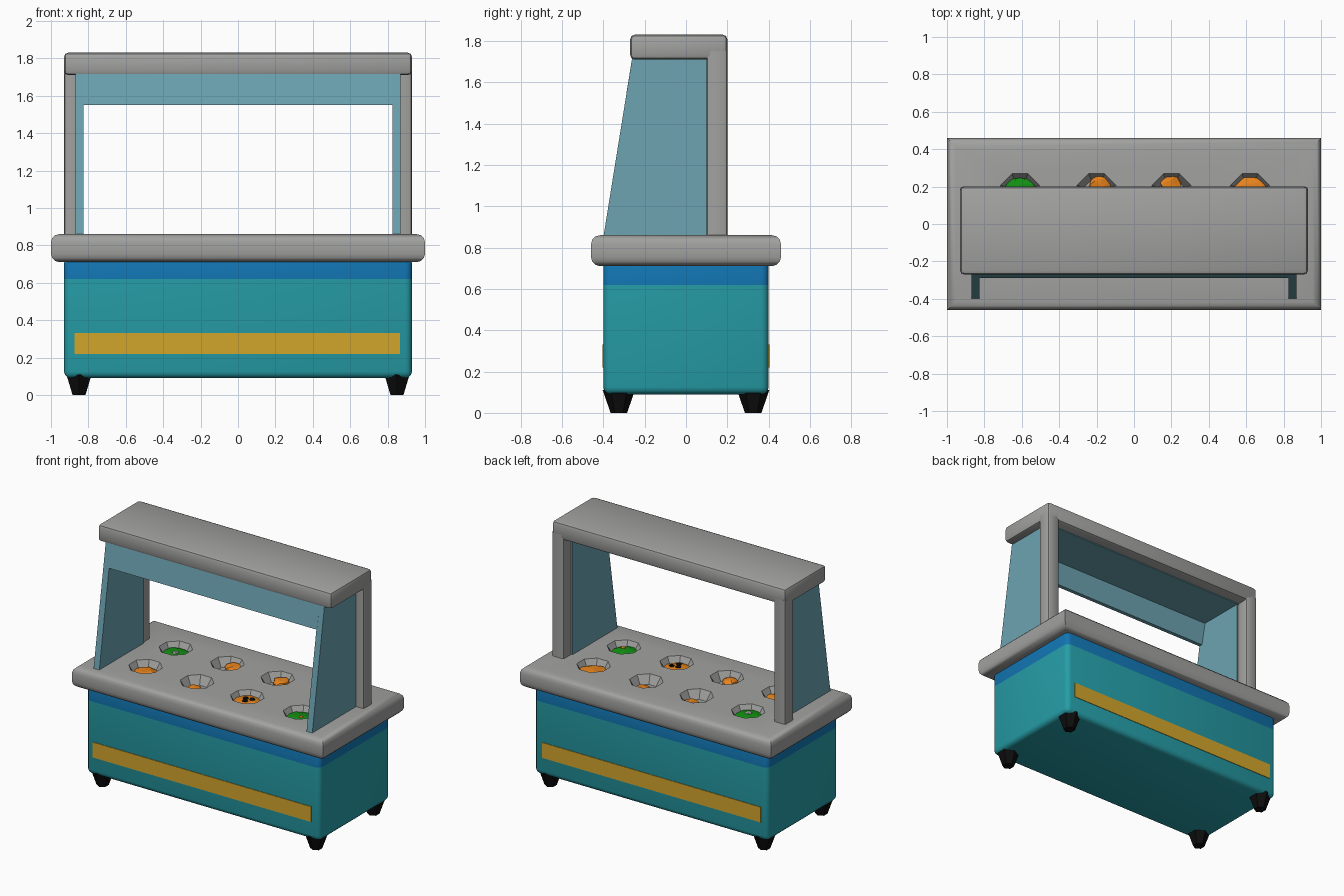
import bpy, bmesh, math, random
from mathutils import Matrix, Vector

if "Cube" in bpy.data.objects:
    bpy.data.objects.remove(bpy.data.objects["Cube"])

random.seed(4)


def mat(name, r, g, b):
    m = bpy.data.materials.new(name)
    m.diffuse_color = (r, g, b, 1)
    m.use_nodes = True
    m.node_tree.nodes["Principled BSDF"].inputs["Base Color"].default_value = m.diffuse_color
    return m


GREY = mat("grey_metal", 0.36, 0.36, 0.355)
TEAL = mat("teal_paint", 0.019, 0.34, 0.39)
BLUE = mat("blue_paint", 0.006, 0.18, 0.45)
YELLOW = mat("yellow_paint", 0.65, 0.38, 0.025)
GLASS = mat("pale_blue_glass", 0.15, 0.37, 0.44)
BLACK = mat("black_rubber", 0.004, 0.004, 0.004)
GREEN = mat("green_food", 0.006, 0.28, 0.006)
ORANGE = mat("orange_food", 0.85, 0.24, 0.012)


def finish(name, bm, mats, smooth=True):
    bmesh.ops.recalc_face_normals(bm, faces=bm.faces[:])
    me = bpy.data.meshes.new(name)
    bm.to_mesh(me)
    bm.free()
    for m in mats:
        me.materials.append(m)
    ob = bpy.data.objects.new(name, me)
    bpy.context.collection.objects.link(ob)
    if smooth:
        shade(ob)
    return ob


def shade(ob):
    bpy.ops.object.select_all(action='DESELECT')
    ob.select_set(True)
    bpy.context.view_layer.objects.active = ob
    bpy.ops.object.shade_smooth_by_angle(angle=math.radians(35))


def box_bm(x0, x1, y0, y1, z0, z1, bevel=0, seg=2, axes="xyz"):
    """Box whose edges along the given axes are rounded."""
    bm = bmesh.new()
    bmesh.ops.create_cube(bm, size=1)
    for v in bm.verts:
        v.co = Vector(((x0 + x1) / 2 + v.co.x * (x1 - x0),
                       (y0 + y1) / 2 + v.co.y * (y1 - y0),
                       (z0 + z1) / 2 + v.co.z * (z1 - z0)))
    if bevel:
        edges = []
        for e in bm.edges:
            d = e.verts[0].co - e.verts[1].co
            axis = max(range(3), key=lambda i: abs(d[i]))
            if "xyz"[axis] in axes:
                edges.append(e)
        bmesh.ops.bevel(bm, geom=edges, offset=bevel, segments=seg,
                        profile=0.5, affect='EDGES')
    return bm


def prism(name, profile, x0, x1, m):
    """Extrude a (y, z) profile along x."""
    bm = bmesh.new()
    f = bm.faces.new([bm.verts.new((x0, y, z)) for y, z in profile])
    r = bmesh.ops.extrude_face_region(bm, geom=[f])
    vs = [g for g in r["geom"] if isinstance(g, bmesh.types.BMVert)]
    bmesh.ops.translate(bm, verts=vs, vec=(x1 - x0, 0, 0))
    return finish(name, bm, [m], False)


# Cabinet body with a blue band under the counter
bm = box_bm(-0.93, 0.93, -0.40, 0.40, 0.09, 0.74, 0.035, 3)
bmesh.ops.bisect_plane(bm, geom=bm.verts[:] + bm.edges[:] + bm.faces[:],
                       plane_co=(0, 0, 0.62), plane_no=(0, 0, 1))
for f in bm.faces:
    f.material_index = 1 if f.calc_center_median().z > 0.62 else 0
finish("cabinet_body", bm, [TEAL, BLUE])

# Yellow stripes on front and back
for side, s in (("front", -1), ("back", 1)):
    finish(side + "_stripe",
           box_bm(-0.875, 0.865, s * 0.40 - 0.004, s * 0.40 + 0.004, 0.22, 0.33),
           [YELLOW], False)

# Tapered feet
for sx in (-1, 1):
    for sy in (-1, 1):
        bm = bmesh.new()
        bmesh.ops.create_cone(bm, cap_ends=True, segments=6, radius1=0.04,
                              radius2=0.078, depth=0.11,
                              matrix=Matrix.Translation((sx * 0.85, sy * 0.325, 0.055)))
        finish("foot", bm, [BLACK], False)

# Counter slab with eight food pans sunk into it
XS = (-0.61, -0.2, 0.2, 0.62)
YS = (-0.18, 0.165)
counter = finish("counter", box_bm(-1, 1, -0.46, 0.46, 0.71, 0.86, 0.045, 3, "xy"),
                 [GREY], False)
bm = bmesh.new()
for x in XS:
    for y in YS:
        bmesh.ops.create_cone(bm, cap_ends=True, segments=8, radius1=0.075,
                              radius2=0.125, depth=0.08,
                              matrix=Matrix.Translation((x, y, 0.84))
                              @ Matrix.Rotation(math.pi / 8, 4, 'Z'))
cutter = finish("pan_cutter", bm, [GREY], False)
cutter.hide_render = True
mod = counter.modifiers.new("pans", 'BOOLEAN')
mod.operation = 'DIFFERENCE'
mod.solver = 'EXACT'
mod.object = cutter
bpy.context.view_layer.update()
done = bpy.data.meshes.new_from_object(
    counter.evaluated_get(bpy.context.evaluated_depsgraph_get()))
counter.modifiers.clear()
counter.data = done
bpy.data.objects.remove(cutter)
shade(counter)


def heap(name, x, y, z, r, h, m):
    """Lumpy flattened pile."""
    bm = bmesh.new()
    bmesh.ops.create_icosphere(bm, subdivisions=2, radius=1)
    for v in bm.verts:
        k = random.uniform(0.85, 1.1)
        v.co = Vector((x + v.co.x * r * k, y + v.co.y * r * k, z + v.co.z * h * k))
    finish(name, bm, [m], False)


# Food: x, y, radius, colour
foods = [(XS[0], YS[1], 0.095, GREEN), (XS[1] + 0.02, YS[1] + 0.045, 0.06, ORANGE),
         (XS[2], YS[1] + 0.045, 0.06, ORANGE), (XS[3], YS[1] + 0.01, 0.095, ORANGE),
         (XS[0], YS[0], 0.08, ORANGE), (XS[1], YS[0] - 0.03, 0.055, ORANGE),
         (XS[2], YS[0], 0.095, ORANGE), (XS[3], YS[0], 0.095, GREEN)]
for x, y, r, m in foods:
    heap("food_heap", x, y, 0.815, r, 0.025, m)
for dx, dy in ((-0.02, 0.01), (0.025, 0.02), (0.0, -0.025)):
    heap("dark_garnish", XS[2] + dx, YS[0] + dy, 0.838, 0.018, 0.012, BLACK)
heap("orange_garnish", XS[3] + 0.02, YS[0] - 0.02, 0.838, 0.016, 0.01, ORANGE)
heap("grey_spoon", XS[0] + 0.01, YS[1] - 0.02, 0.837, 0.022, 0.01, GREY)

# Back posts and roof
for s in (-1, 1):
    x0, x1 = sorted((s * 0.835, s * 0.93))
    finish("back_post", box_bm(x0, x1, 0.10, 0.20, 0.82, 1.75, 0.015, 2, "z"), [GREY])
finish("roof", box_bm(-0.93, 0.93, -0.27, 0.20, 1.71, 1.83, 0.022, 2), [GREY])
finish("roof_underside", box_bm(-0.86, 0.86, -0.25, 0.12, 1.704, 1.712), [GLASS], False)

# Slanted side glass and the upper front glass between them
side = [(-0.40, 0.85), (0.11, 0.85), (0.11, 1.72), (-0.26, 1.72)]
prism("left_glass", side, -0.87, -0.825, GLASS)
prism("right_glass", side, 0.825, 0.87, GLASS)
prism("front_glass", [(-0.288, 1.55), (-0.26, 1.72), (-0.225, 1.72), (-0.26, 1.55)],
      -0.83, 0.83, GLASS)
